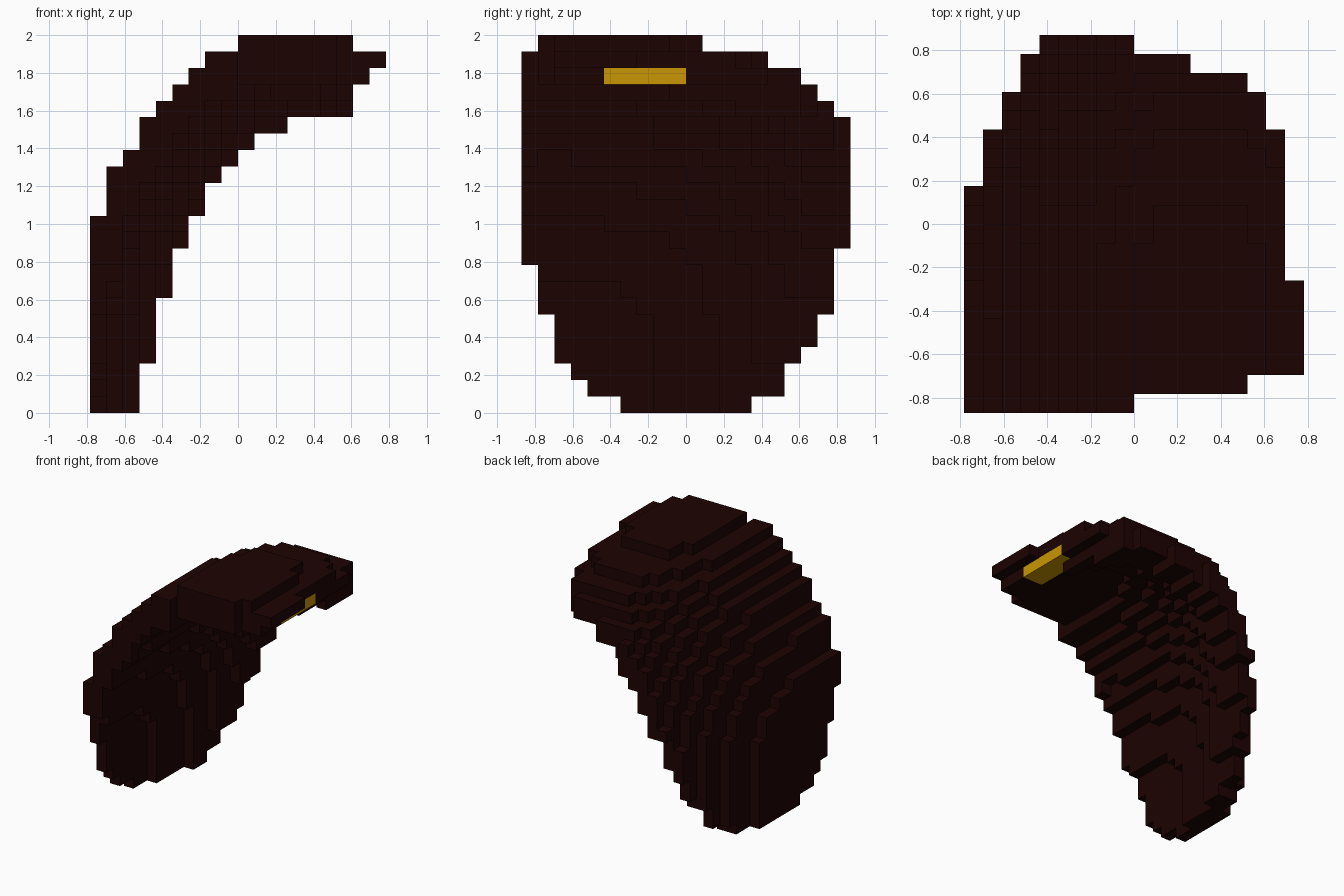
import bpy, bmesh

if "Cube" in bpy.data.objects:
    bpy.data.objects.remove(bpy.data.objects["Cube"], do_unlink=True)

V = 2 / 23                      # block size
NX, NY, NZ = 18, 20, 23         # grid of blocks


def make_material(name, rgb):
    mat = bpy.data.materials.new(name)
    mat.use_nodes = True
    mat.diffuse_color = (*rgb, 1)
    mat.node_tree.nodes["Principled BSDF"].inputs["Base Color"].default_value = (*rgb, 1)
    return mat


def runs(*pairs):
    """Expand (value, count) pairs into one value per row."""
    return [v for v, n in pairs for _ in range(n)]


# Outline limits in blocks: x by height, y by height, x by depth
X_LO_Z = runs((0, 12), (1, 4), (2, 2), (3, 1), (4, 1), (5, 1), (7, 1), (9, 1))
X_HI_Z = runs((3, 3), (4, 4), (5, 3), (6, 2), (7, 2), (8, 1), (9, 1), (10, 1),
              (12, 1), (16, 2), (17, 1), (18, 1), (16, 1))
Y_LO_Z = runs((6, 1), (4, 1), (3, 1), (2, 3), (1, 3), (0, 13), (1, 1))
Y_HI_Z = runs((14, 1), (16, 2), (17, 1), (18, 2), (19, 4), (20, 8), (19, 1),
              (18, 1), (17, 1), (15, 1), (11, 1))
X_LO_Y = runs((0, 12), (1, 4), (2, 2), (3, 1), (4, 1))
X_HI_Y = runs((9, 1), (15, 1), (18, 5), (17, 8), (16, 2), (15, 1), (12, 1), (9, 1))


def filled(i, j, k):
    """Shell of a rounded dome whose pole is low at the front, trimmed by the outlines."""
    if not max(X_LO_Z[k], X_LO_Y[j]) <= i < min(X_HI_Z[k], X_HI_Y[j]):
        return False
    if not Y_LO_Z[k] <= j < Y_HI_Z[k]:
        return False
    dy, dz = 0.88 * abs(j + 0.5 - 2), abs(k + 0.5 - 3)
    rho = (dy ** 2.8 + dz ** 2.8) ** (1 / 2.8) / 20.3
    dx = (i + 0.5 - 12.6) / 13.5
    return 0.86 <= (rho * rho + dx * dx) ** 0.5 <= 1


def is_clip(i, j, k):
    return k == 20 and i >= 15 and 5 <= j <= 9


# Corner offsets of the face on each side of a block
SIDES = {
    (1, 0, 0): ((1, 0, 0), (1, 1, 0), (1, 1, 1), (1, 0, 1)),
    (-1, 0, 0): ((0, 0, 0), (0, 0, 1), (0, 1, 1), (0, 1, 0)),
    (0, 1, 0): ((0, 1, 0), (0, 1, 1), (1, 1, 1), (1, 1, 0)),
    (0, -1, 0): ((0, 0, 0), (1, 0, 0), (1, 0, 1), (0, 0, 1)),
    (0, 0, 1): ((0, 0, 1), (1, 0, 1), (1, 1, 1), (0, 1, 1)),
    (0, 0, -1): ((0, 0, 0), (0, 1, 0), (1, 1, 0), (1, 0, 0)),
}


def build_blocks(name, part, solid, mat):
    """Mesh the exposed faces of the blocks in one part."""
    bm = bmesh.new()
    verts = {}

    def corner(p):
        if p not in verts:
            verts[p] = bm.verts.new(((p[0] - NX / 2) * V, (p[1] - NY / 2) * V, p[2] * V))
        return verts[p]

    for c in sorted(part):
        for d, quad in SIDES.items():
            if tuple(a + b for a, b in zip(c, d)) not in solid:
                bm.faces.new([corner(tuple(a + b for a, b in zip(c, q))) for q in quad])
    mesh = bpy.data.meshes.new(name)
    bm.to_mesh(mesh)
    bm.free()
    mesh.materials.append(mat)
    obj = bpy.data.objects.new(name, mesh)
    bpy.context.collection.objects.link(obj)


solid = {(i, j, k) for i in range(NX) for j in range(NY) for k in range(NZ)
         if filled(i, j, k)}
clip = {c for c in solid if is_clip(*c)}

# Dark curved shell and the gold clip under its upper edge
build_blocks("curved_shell", solid - clip, solid,
             make_material("dark brown", (0.0115, 0.0008, 0.0006)))
build_blocks("gold_clip", clip, solid,
             make_material("gold", (0.58, 0.305, 0.001)))
